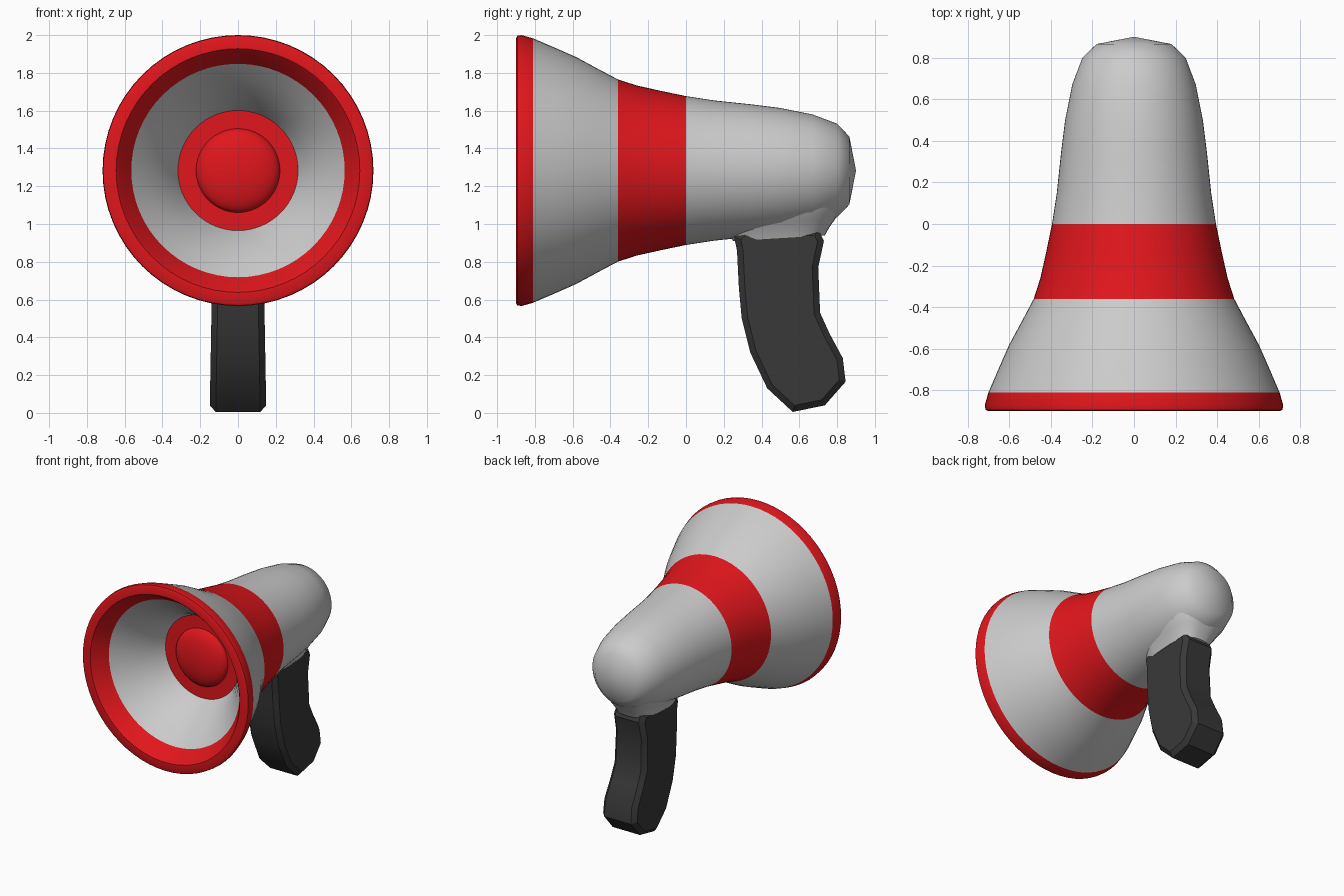
import bpy, bmesh, math

if "Cube" in bpy.data.objects:
    bpy.data.objects.remove(bpy.data.objects["Cube"])

AXIS_Z = 1.283
SEG = 64


def material(name, color):
    m = bpy.data.materials.new(name)
    m.diffuse_color = color
    m.use_nodes = True
    m.node_tree.nodes["Principled BSDF"].inputs["Base Color"].default_value = m.diffuse_color
    return m


RED = material("red", (0.75, 0.008, 0.012, 1))
BLACK = material("black", (0.04, 0.04, 0.04, 1))


def finish(bm, name, mat=None, angle=35):
    mesh = bpy.data.meshes.new(name)
    bm.to_mesh(mesh)
    bm.free()
    obj = bpy.data.objects.new(name, mesh)
    bpy.context.collection.objects.link(obj)
    if mat:
        mesh.materials.append(mat)
    bpy.ops.object.select_all(action='DESELECT')
    obj.select_set(True)
    bpy.context.view_layer.objects.active = obj
    bpy.ops.object.shade_smooth_by_angle(angle=math.radians(angle))
    return obj


def skin(bm, rings):
    for a, b in zip(rings, rings[1:]):
        n = len(a)
        for j in range(n):
            k = (j + 1) % n
            bm.faces.new((a[j], a[k], b[k], b[j]))


def lathe(name, profile, mat=None):
    """Revolve (y, radius) points around the horn axis."""
    bm = bmesh.new()
    rings = []
    for y, r in profile:
        rings.append([bm.verts.new((r * math.cos(2 * math.pi * j / SEG), y,
                                    AXIS_Z + r * math.sin(2 * math.pi * j / SEG)))
                      for j in range(SEG)])
    skin(bm, rings)
    bmesh.ops.remove_doubles(bm, verts=bm.verts, dist=1e-5)
    return finish(bm, name, mat)


# Horn shell, from the tail forward and then back into the mouth
lathe("barrel", [(0.90, 0), (0.865, 0.18), (0.80, 0.248), (0.67, 0.297),
                 (0.50, 0.331), (0.34, 0.351), (0.15, 0.371), (0, 0.394)])
lathe("stripe", [(0, 0.394), (-0.13, 0.421), (-0.26, 0.45), (-0.36, 0.482)], RED)
lathe("bell", [(-0.36, 0.482), (-0.46, 0.535), (-0.58, 0.60),
               (-0.70, 0.653), (-0.81, 0.70)])
lathe("rim", [(-0.81, 0.70), (-0.87, 0.717), (-0.893, 0.714), (-0.90, 0.70),
              (-0.90, 0.645), (-0.885, 0.632), (-0.785, 0.565)], RED)
lathe("horn_inside", [(-0.785, 0.565), (-0.70, 0.485), (-0.61, 0.415),
                      (-0.52, 0.357), (-0.44, 0.318)])
lathe("driver_ring", [(-0.44, 0.318), (-0.44, 0.222)], RED)
lathe("driver_dome", [(-0.44 - 0.075 * math.sin(a), 0.222 * math.cos(a))
                      for a in (i * math.pi / 16 for i in range(9))], RED)

# Flared collar blending the barrel into the handle: z, y min, y max, half width
bm = bmesh.new()
rings = []
for z, y0, y1, w in [(0.925, 0.25, 0.735, 0.14), (0.96, 0.225, 0.755, 0.155),
                     (1.01, 0.20, 0.79, 0.185), (1.07, 0.17, 0.825, 0.225),
                     (1.13, 0.15, 0.84, 0.25)]:
    ring = []
    for j in range(40):
        t = 2 * math.pi * j / 40
        c, s = math.cos(t), math.sin(t)
        x = w * math.copysign(abs(c) ** 0.7, c)
        y = (y0 + y1) / 2 + (y1 - y0) / 2 * math.copysign(abs(s) ** 0.7, s)
        ring.append(bm.verts.new((x, y, z + 0.06 * (y - 0.5))))
    rings.append(ring)
skin(bm, rings)
bm.faces.new(rings[0])
bm.faces.new(rings[-1])
bmesh.ops.recalc_face_normals(bm, faces=bm.faces)
finish(bm, "handle_collar", None, 50)

# Pistol grip: side outline extruded across x with chamfered edges
outline = [(0.255, 0.93), (0.27, 0.86), (0.28, 0.66), (0.295, 0.50), (0.34, 0.32),
           (0.43, 0.13), (0.565, 0.005), (0.735, 0.04), (0.845, 0.165),
           (0.83, 0.29), (0.76, 0.42), (0.71, 0.53), (0.70, 0.77),
           (0.73, 0.91), (0.70, 0.97), (0.30, 0.97)]
bm = bmesh.new()
sides = []
for s in (-1, 1):
    sides.append([bm.verts.new((s * (0.15 - 0.018 * z), y, z)) for y, z in outline])
skin(bm, sides)
caps = [bm.faces.new(side) for side in sides]
bmesh.ops.recalc_face_normals(bm, faces=bm.faces)
edges = list({e for f in caps for e in f.edges})
bmesh.ops.bevel(bm, geom=edges, offset=0.032, segments=1, affect='EDGES')
finish(bm, "handle", BLACK, 30)
